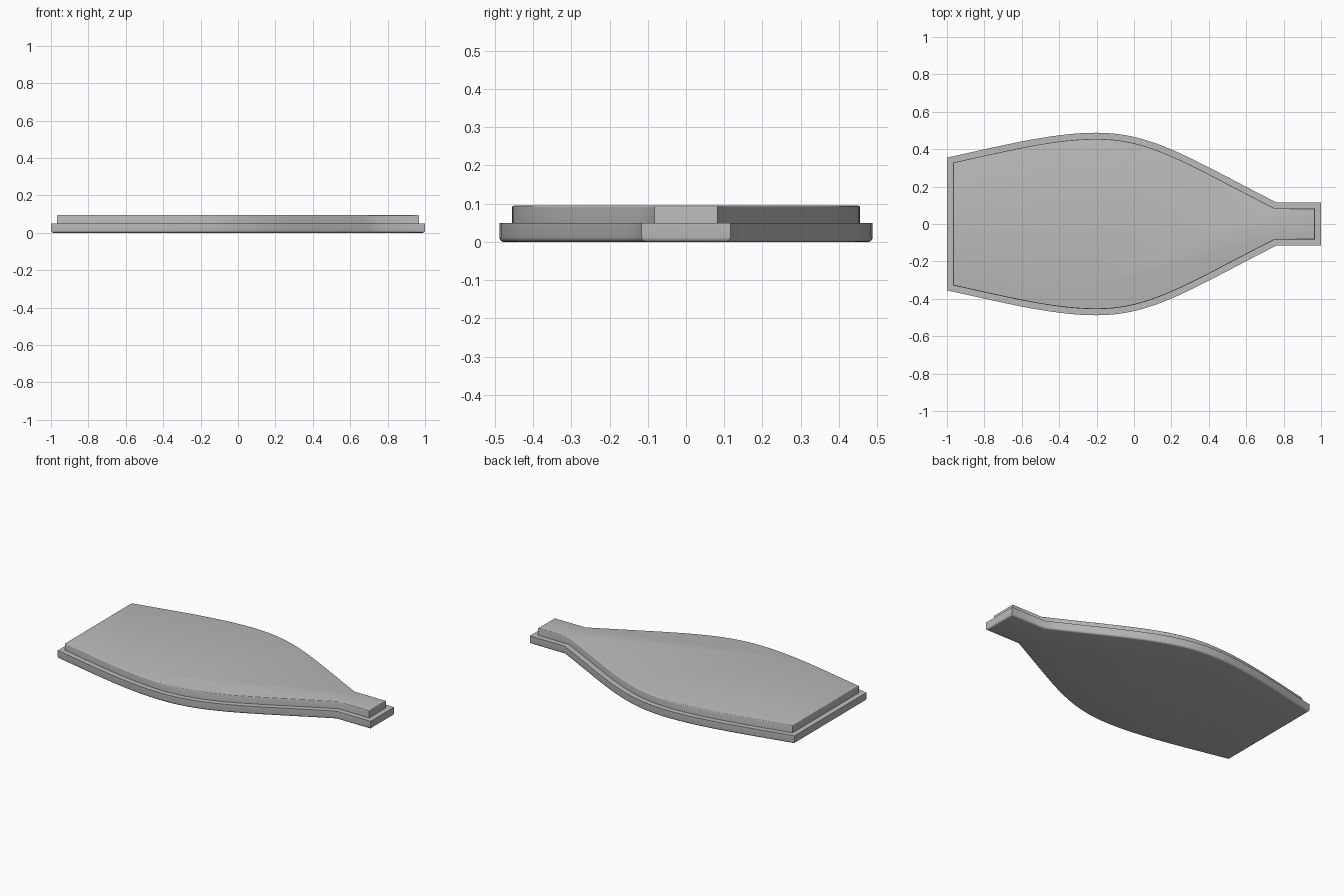
import bpy, bmesh
from math import sin, cos, radians
from mathutils import Vector
from mathutils.geometry import interpolate_bezier

cube = bpy.data.objects.get("Cube")
if cube:
    bpy.data.objects.remove(cube)

grey = bpy.data.materials.new("plain grey")
grey.use_nodes = True
colour = (0.5, 0.5, 0.5, 1)
grey.diffuse_color = colour
grey.node_tree.nodes["Principled BSDF"].inputs["Base Color"].default_value = colour


def bezier(*pts, n=20):
    return [Vector(p) for p in interpolate_bezier(*[Vector(p) for p in pts], n)]


# Paddle outline: flared body curve, then the straight neck, mirrored over y
half = bezier((-1, .355), (-.73, .412), (-.45, .488), (-.2, .488))
half += bezier((-.2, .488), (.1, .488), (.3, .35), (.76, .116))[1:]
half.append(Vector((1, .116)))
half = [Vector((p[0], p[1])) for p in half]
outline = [Vector((p.x, -p.y)) for p in half] + half[::-1]


def inset(points, d):
    """Move every edge of a counter-clockwise outline inward by d."""
    result = []
    for i, p in enumerate(points):
        a = (p - points[i - 1]).normalized()
        b = (points[(i + 1) % len(points)] - p).normalized()
        n1, n2 = Vector((-a.y, a.x)), Vector((-b.y, b.x))
        result.append(p + (n1 + n2) * d / (1 + n1.dot(n2)))
    return result


def slab(name, profile):
    """Stack inset copies of the outline, given as (inset, height) pairs."""
    bm = bmesh.new()
    rings = [[bm.verts.new((p.x, p.y, z)) for p in inset(outline, d)]
             for d, z in profile]
    n = len(outline)
    for low, high in zip(rings, rings[1:]):
        for i in range(n):
            j = (i + 1) % n
            bm.faces.new((low[i], low[j], high[j], high[i]))
    bm.faces.new(rings[0][::-1])
    bm.faces.new(rings[-1])
    mesh = bpy.data.meshes.new(name)
    bm.to_mesh(mesh)
    bm.free()
    mesh.materials.append(grey)
    obj = bpy.data.objects.new(name, mesh)
    bpy.context.collection.objects.link(obj)
    bpy.ops.object.select_all(action='DESELECT')
    obj.select_set(True)
    bpy.context.view_layer.objects.active = obj
    bpy.ops.object.shade_smooth_by_angle(angle=radians(30))


def rounding(r, steps=4):
    """Quarter circle as (inset, distance from the flat face) pairs."""
    angles = [radians(90 * i / steps) for i in range(steps + 1)]
    return [(r - r * sin(a), r - r * cos(a)) for a in angles]


# Wide base with a rounded underside edge
slab("base_plate", rounding(.012) + [(0, .05)])

# Narrower raised plate with a softened top edge
wall = .033
slab("raised_plate", [(wall, .05)]
     + [(wall + d, .095 - h) for d, h in reversed(rounding(.005))])
